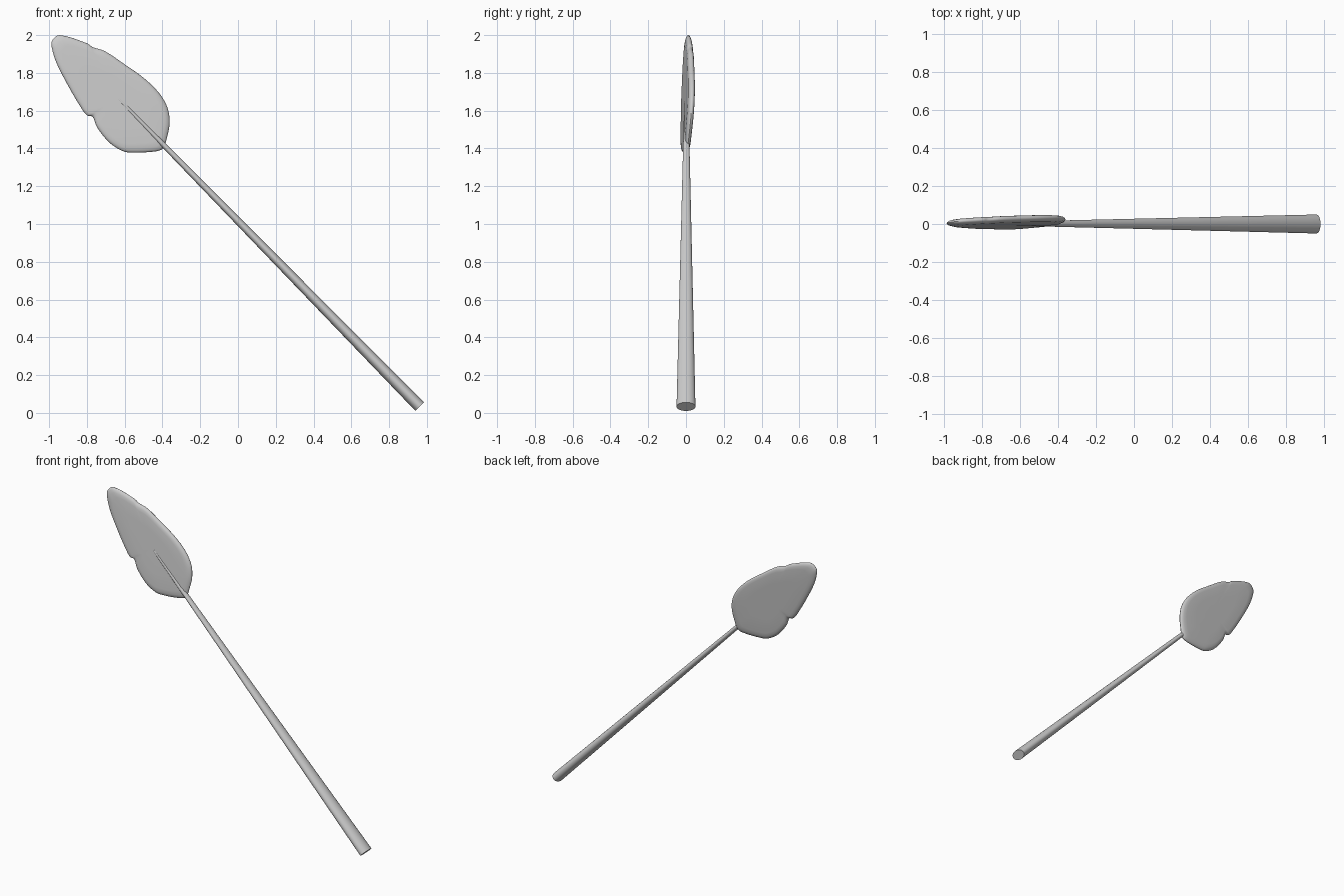
import bpy
import math
from mathutils import Vector

if "Cube" in bpy.data.objects:
    bpy.data.objects.remove(bpy.data.objects["Cube"])


def make_object(name, verts, faces):
    mesh = bpy.data.meshes.new(name)
    mesh.from_pydata(verts, [], faces)
    mesh.update()
    obj = bpy.data.objects.new(name, mesh)
    bpy.context.collection.objects.link(obj)
    bpy.ops.object.select_all(action='DESELECT')
    obj.select_set(True)
    bpy.context.view_layer.objects.active = obj
    bpy.ops.object.mode_set(mode='EDIT')
    bpy.ops.mesh.select_all(action='SELECT')
    bpy.ops.mesh.normals_make_consistent(inside=False)
    bpy.ops.object.mode_set(mode='OBJECT')
    bpy.ops.object.shade_smooth_by_angle(angle=math.radians(40))
    return obj


def bridge(rings, n):
    return [(r * n + i, r * n + (i + 1) % n, (r + 1) * n + (i + 1) % n, (r + 1) * n + i)
            for r in range(rings - 1) for i in range(n)]


# handle: tapered oval shaft, thick at the butt, ending inside the blade
N = 32
butt, tip = Vector((0.962, 0.0, 0.033)), Vector((-0.63, 0.002, 1.66))
across = Vector((1, 0, 1)).normalized()
depth = Vector((0, 1, 0))
verts = []
for centre, wide, deep in ((butt, 0.032, 0.05), (tip, 0.011, 0.011)):
    for i in range(N):
        a = math.tau * i / N
        verts.append(centre + across * wide * math.cos(a) + depth * deep * math.sin(a))
make_object("handle", verts,
            bridge(2, N) + [tuple(range(N)), tuple(range(N, 2 * N))])

# blade: leaf outline (x, z), smoothed, with pillowed edges and a slight twist
outline = [(-.985, 1.97), (-.945, 2.0), (-.80, 1.957), (-.77, 1.937), (-.705, 1.915),
           (-.60, 1.845), (-.495, 1.77), (-.415, 1.69), (-.373, 1.615), (-.362, 1.54),
           (-.373, 1.47), (-.397, 1.40), (-.44, 1.384), (-.56, 1.378), (-.61, 1.386),
           (-.68, 1.43), (-.745, 1.51), (-.77, 1.568), (-.80, 1.575), (-.838, 1.627),
           (-.90, 1.733), (-.96, 1.85), (-.985, 1.93)]


def smooth_loop(points, steps):
    pts, out = [Vector(p) for p in points], []
    n = len(pts)
    for i in range(n):
        a, b, c, d = (pts[(i + k) % n] for k in (-1, 0, 1, 2))
        chord = (c - b).length
        m1 = (c - a) * chord / ((c - b).length + (b - a).length)
        m2 = (d - b) * chord / ((d - c).length + (c - b).length)
        for s in range(steps):
            t = s / steps
            out.append(b * (2*t**3 - 3*t**2 + 1) + m1 * (t**3 - 2*t**2 + t)
                       + c * (3*t**2 - 2*t**3) + m2 * (t**3 - t**2))
    return out


loop = smooth_loop(outline, 4)
M = len(loop)
mid = Vector((-0.64, 1.67))
half = 0.018
front = [(0.5, -1), (0.84, -0.98), (0.92, -0.86), (0.97, -0.6), (0.992, -0.3)]
profile = front + [(1.0, 0)] + [(s, -h) for s, h in reversed(front)]
verts = []
for scale, h in profile:
    for p in loop:
        q = mid + (p - mid) * scale
        side = (q.x + q.y - 1.03) / math.sqrt(2)
        verts.append((q.x, 0.01 + 0.13 * side + half * h, q.y))
R = len(profile)
faces = bridge(R, M)
for ring, h in ((0, -1), (R - 1, 1)):
    c = len(verts)
    side = (mid.x + mid.y - 1.03) / math.sqrt(2)
    verts.append((mid.x, 0.01 + 0.13 * side + half * h, mid.y))
    faces += [(ring * M + i, ring * M + (i + 1) % M, c) for i in range(M)]
make_object("leaf_blade", verts, faces)
